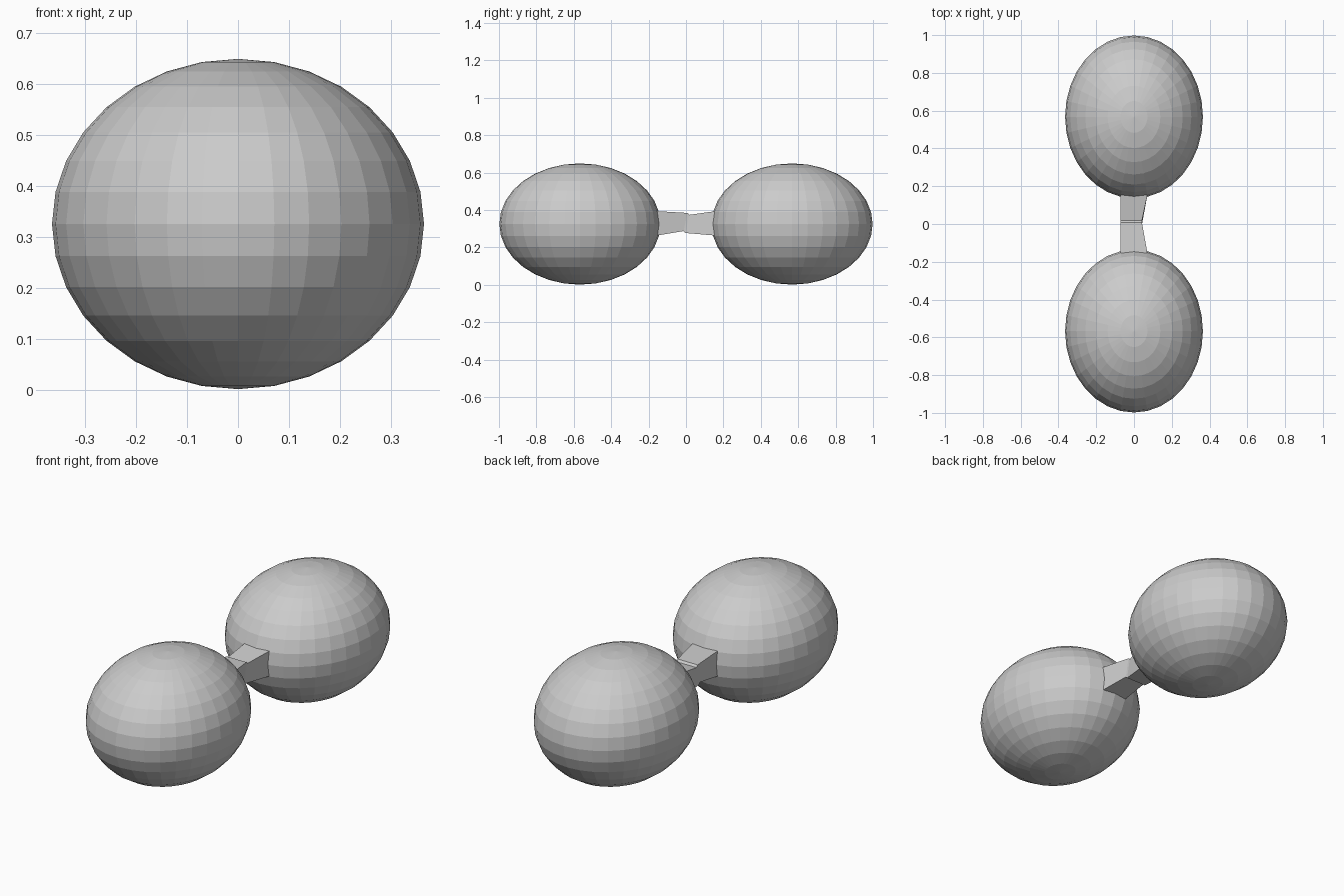
import bpy, bmesh

if "Cube" in bpy.data.objects:
    bpy.data.objects.remove(bpy.data.objects["Cube"])

# Two flat-shaded ellipsoid end weights
for name, side in (("front_weight", -1), ("back_weight", 1)):
    bpy.ops.mesh.primitive_uv_sphere_add(segments=32, ring_count=16, radius=1,
                                         location=(0, side * 0.567, 0.325))
    weight = bpy.context.object
    weight.name = name
    weight.scale = (0.365, 0.431, 0.324)

# Square handle lofted through sections, pinched on one side with a small step midway
# each section: right x, (top y, top z), (bottom y, bottom z)
sections = [
    (0.072, (-0.16, 0.394), (-0.16, 0.263)),
    (0.042, (0.008, 0.384), (-0.013, 0.287)),
    (0.042, (0.018, 0.374), (-0.003, 0.277)),
    (0.072, (0.16, 0.394), (0.16, 0.263)),
]
left = -0.072
bm = bmesh.new()
rings = [[bm.verts.new(p) for p in ((left, *bot), (right, *bot), (right, *top), (left, *top))]
         for right, top, bot in sections]
for a, b in zip(rings, rings[1:]):
    for i in range(4):
        j = (i + 1) % 4
        bm.faces.new((a[i], a[j], b[j], b[i]))
bm.faces.new(rings[0])
bm.faces.new(rings[-1])
bmesh.ops.recalc_face_normals(bm, faces=bm.faces[:])
mesh = bpy.data.meshes.new("handle")
bm.to_mesh(mesh)
bm.free()
handle = bpy.data.objects.new("handle", mesh)
bpy.context.collection.objects.link(handle)
